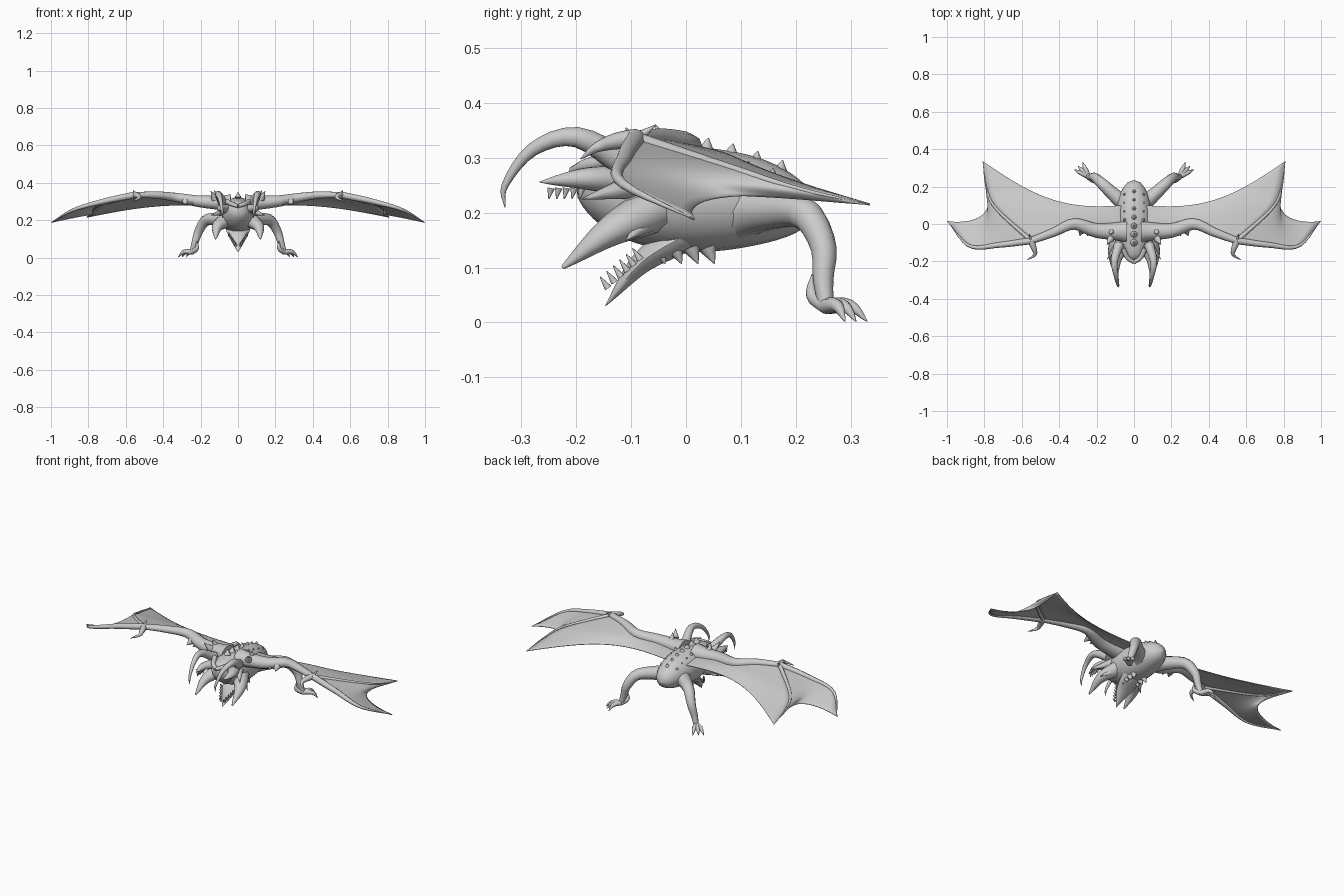
import bpy, bmesh
from math import sin, cos, pi, tau, radians
from mathutils import Vector

cube = bpy.data.objects.get("Cube")
if cube:
    bpy.data.objects.remove(cube)

hide = bpy.data.materials.new("grey_hide")
hide.use_nodes = True
hide.diffuse_color = (.6, .6, .6, 1)
hide.node_tree.nodes["Principled BSDF"].inputs["Base Color"].default_value = hide.diffuse_color


def spline(points, count):
    """Sample a smooth curve through the points."""
    points = [Vector(p) for p in points]
    padded = [2 * points[0] - points[1], *points, 2 * points[-1] - points[-2]]
    samples = []
    for i in range(count + 1):
        place = i / count * (len(points) - 1)
        k = min(int(place), len(points) - 2)
        t = place - k
        before, start, end, after = padded[k:k + 4]
        into, out = (end - before) / 2, (after - start) / 2
        samples.append(start + into * t + (3 * (end - start) - 2 * into - out) * t ** 2
                       + (2 * (start - end) + into + out) * t ** 3)
    return samples


def taper(start, end=.001, power=1):
    return lambda t: start + (end - start) * t ** power


def swell(widest, power):
    return lambda t: widest * max(sin(pi * t), 0) ** power + .001


def spike(base, offset, radius):
    base = Vector(base)
    return [base, base + Vector(offset)], taper(radius)


def finish(name, bm, mirror):
    """Turn the bmesh into a smooth, optionally mirrored object."""
    bmesh.ops.recalc_face_normals(bm, faces=bm.faces)
    mesh = bpy.data.meshes.new(name)
    bm.to_mesh(mesh)
    bm.free()
    mesh.materials.append(hide)
    part = bpy.data.objects.new(name, mesh)
    bpy.context.collection.objects.link(part)
    bpy.ops.object.select_all(action='DESELECT')
    part.select_set(True)
    bpy.context.view_layer.objects.active = part
    bpy.ops.object.shade_smooth_by_angle(angle=radians(50))
    if mirror:
        part.modifiers.new("mirror", 'MIRROR').use_mirror_merge = False
    return part


def add_tube(bm, points, radius, sides, rows, flat):
    """Loft rings along a path; flat scales their upright radius."""
    path = spline(points, rows)
    across, rings = None, []
    for i, centre in enumerate(path):
        along = (path[min(i + 1, rows)] - path[max(i - 1, 0)]).normalized()
        if across is None:
            across = along.cross(Vector((0, 0, 1) if abs(along.z) < .9 else (0, 1, 0)))
        across = (across - along * across.dot(along)).normalized()
        upright = across.cross(along) * flat
        turns = [tau * k / sides for k in range(sides)]
        rings.append([bm.verts.new(centre + radius(i / rows) * (across * cos(a) + upright * sin(a)))
                      for a in turns])
    for ring, following in zip(rings, rings[1:]):
        for k in range(sides):
            bm.faces.new((ring[k], ring[k - 1], following[k - 1], following[k]))
    bm.faces.new(rings[0])
    bm.faces.new(rings[-1])


def tubes(name, *paths, mirror=True, sides=10, rows=16, flat=1):
    bm = bmesh.new()
    for points, radius in paths:
        add_tube(bm, points, radius, sides, rows, flat)
    finish(name, bm, mirror)


def spikes(name, *paths, mirror=True):
    tubes(name, *paths, mirror=mirror, sides=8, rows=3)


# Torso, from blunt head to rump
tubes("torso", ([(0, -.2, .265), (0, -.1, .235), (0, 0, .225), (0, .12, .22), (0, .235, .205)],
                swell(.1, .45)), mirror=False, sides=20, rows=32, flat=.95)

# Lower jaw with a row of teeth on each edge
jaw_root, jaw_tip = Vector((0, 0, .16)), Vector((0, -.147, .03))
tubes("lower_jaw", ([jaw_root, (0, -.08, .11), jaw_tip], taper(.065, power=1.8)),
      mirror=False, sides=14, flat=.45)
jaw_teeth = []
for i in range(6):
    root = jaw_root.lerp(jaw_tip, .5 + i * .08) + Vector((.046 - i * .007, -.01, .02))
    jaw_teeth.append(spike(root, (.004, -.014, .02), .007))
spikes("jaw_teeth", *jaw_teeth)

# Serrated upper mandibles, smooth tusks and curved horns
tubes("upper_mandible", ([(.06, -.12, .26), (.09, -.19, .262), (.087, -.267, .256)],
                         taper(.032, power=2)), flat=.8)
spikes("mandible_teeth", *[spike((.09, -.19 - i * .014, .245), (0, -.004, -.02), .007) for i in range(5)])
tubes("lower_tusk", ([(.06, -.06, .205), (.11, -.14, .165), (.12, -.225, .1)],
                     taper(.045, .004, 1.5)), flat=.9)
tubes("horn", ([(.08, -.11, .29), (.105, -.2, .338), (.095, -.28, .315), (.085, -.33, .25), (.083, -.33, .21)],
               taper(.028, power=.8)))
spikes("cheek_spikes", spike((.07, -.09, .25), (.075, -.1, -.025), .025),
       spike((.07, -.06, .19), (.07, -.05, -.04), .025))

# Brow ridge, crest, shoulder spikes and belly frill
tubes("brow_ridge", ([(0, -.205, .275), (.035, -.18, .287), (.06, -.13, .3)], taper(.01, .014)))
spikes("back_crest", *[spike((0, -.1 + i * .045, .32 - i * i * .0015), (0, .006, .03), .02)
                       for i in range(7)], mirror=False)
spikes("back_bumps", *[spike((.045, .02 + i * .045, .295 - i * .013), (.01, .004, .025), .016)
                       for i in range(4)])
spikes("shoulder_spikes", spike((.125, -.08, .315), (.02, -.03, .04), .02),
       spike((.12, -.04, .32), (.005, -.015, .04), .018))
spikes("belly_frill", *[spike((.035, -.05 + i * .03, .135), (.005, .012, -.028), .016) for i in range(4)])

# Legs, toes and claws
ankle = Vector((.245, .255, .03))
tubes("leg", ([(.04, .1, .2), (.1, .15, .205), (.17, .215, .2), (.21, .25, .14), (.23, .25, .08), ankle],
              taper(.05, .014, .65)))
toes = []
for reach in (.075, .035), (.055, .055), (.03, .075):
    forward = Vector((*reach, 0))
    toes.append(([ankle, ankle + forward * .6, ankle + forward - Vector((0, 0, .028))], taper(.015, power=2)))
toes.append(([ankle, (.22, .23, .05), (.22, .23, .088)], taper(.015, power=2)))
tubes("toes", *toes, sides=8, rows=8)

# Wing bones
wrist = Vector((.55, -.09, .335))
back_tip, front_tip = Vector((.808, .335, .215)), Vector((.998, .015, .188))
arm = [(.04, -.04, .29), (.2, -.035, .3), (.32, 0, .32), (.43, -.045, .334), wrist]
back_finger = [wrist, (.74, .085, .28), (.79, .2, .245), back_tip]
front_finger = [wrist, (.72, -.112, .3), (.88, -.118, .255), front_tip]
tubes("wing_arm", (arm, taper(.06, .018, .5)), flat=.85)
tubes("wing_fingers", (back_finger, taper(.013, power=.8)), (front_finger, taper(.018, power=1.5)), sides=8)
tubes("wing_thumb", ([wrist, (.535, -.13, .33), (.53, -.165, .318), (.572, -.192, .298)],
                     taper(.018, power=1.5)), sides=8)
spikes("wrist_claw", spike(wrist, (.01, .035, .025), .012))
spikes("arm_frill", *[spike((x, -.035, .3), (.01, -.03, -.015), .02) for x in (.16, .2, .24, .28)])

# Wing membranes, filled between the bones and sagging free edges
cells = 18
arm_line, finger_line, front_line = (spline(path, cells) for path in (arm, back_finger, front_finger))
body_edge = Vector((.05, .1, .275))


def inner_point(u, v, i, j):
    trailing = body_edge.lerp(back_tip, u) + Vector((0, -.09, .03)) * sin(pi * u)
    straight = arm_line[i].lerp(trailing, v)
    bend = finger_line[j] - wrist.lerp(back_tip, v)
    return straight + bend * u ** 3 + Vector((0, 0, .012)) * sin(pi * v) * sin(pi * u)


def outer_point(u, v, i, j):
    scallop = Vector((-.13, -.075, .03)) * max(sin(pi * u ** 1.3), 0) ** .8
    return finger_line[j].lerp(front_line[j], u) + scallop * v ** 2


def membrane(name, point):
    bm = bmesh.new()
    steps = range(cells + 1)
    grid = [[bm.verts.new(point(i / cells, j / cells, i, j)) for j in steps] for i in steps]
    for row, following in zip(grid, grid[1:]):
        for j in range(cells):
            bm.faces.new((row[j], following[j], following[j + 1], row[j + 1]))
    bmesh.ops.remove_doubles(bm, verts=bm.verts, dist=.0005)
    solid = finish(name, bm, True).modifiers.new("thickness", 'SOLIDIFY')
    solid.thickness, solid.offset = .004, 0


membrane("inner_wing_membrane", inner_point)
membrane("outer_wing_membrane", outer_point)
